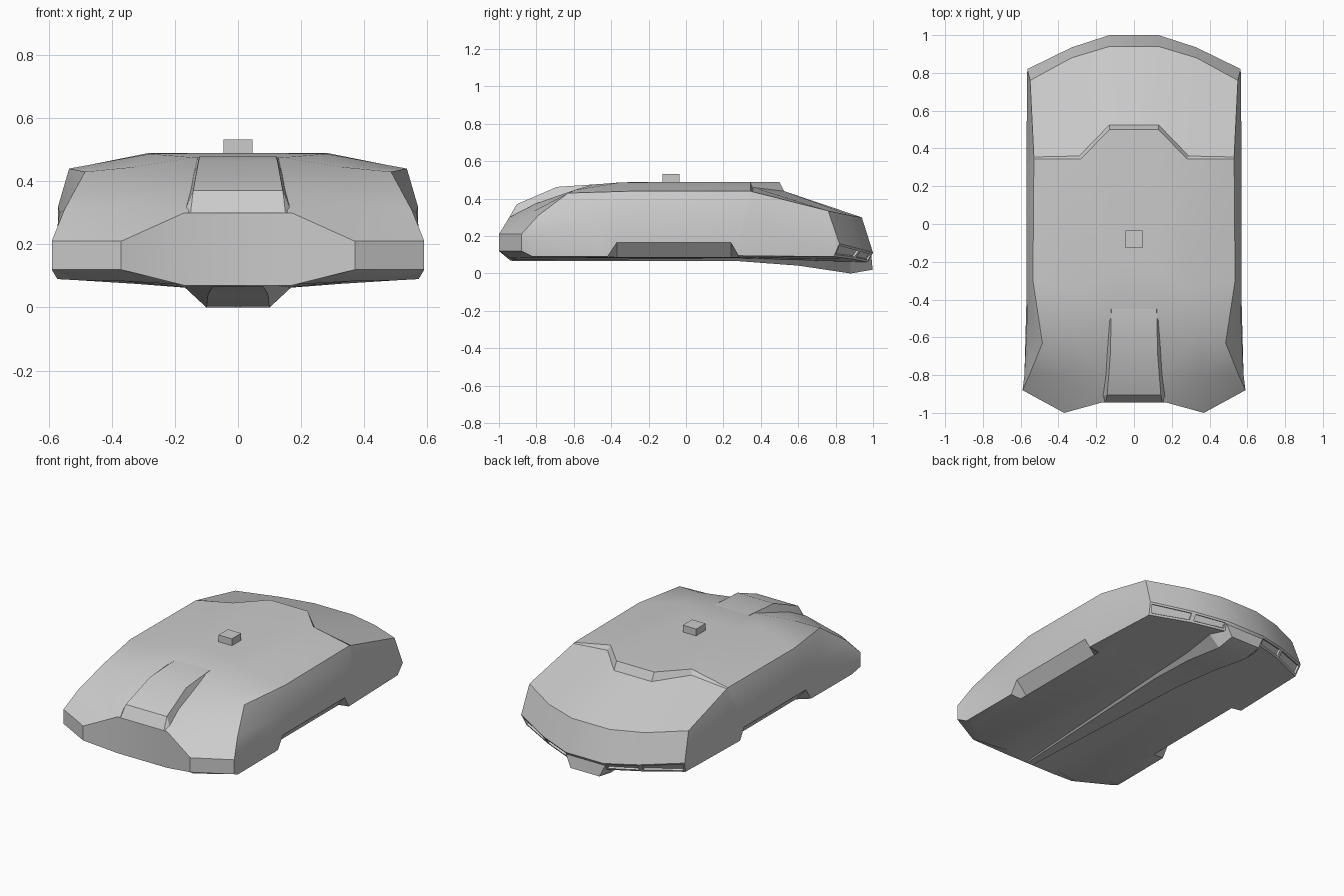
import bpy, bmesh, math
from mathutils import Vector

cube = bpy.data.objects.get("Cube")
if cube:
    bpy.data.objects.remove(cube, do_unlink=True)

grey = bpy.data.materials.new("body grey")
grey.use_nodes = True
grey.diffuse_color = (0.6, 0.6, 0.6, 1)
grey.node_tree.nodes["Principled BSDF"].inputs["Base Color"].default_value = grey.diffuse_color


def add_grid(bm, strakes):
    """Skin neighbouring lengthwise lines, listed from the centre outwards."""
    lines = [[bm.verts.new(p) for p in s] for s in strakes]
    faces = []
    for a, b in zip(lines, lines[1:]):
        faces.append([bm.faces.new((a[i], b[i], b[i + 1], a[i + 1]))
                      for i in range(len(a) - 1)])
    return faces


def finish(bm, name, angle=30, mirror=True):
    bmesh.ops.remove_doubles(bm, verts=bm.verts, dist=0.0005)
    mesh = bpy.data.meshes.new(name)
    bm.to_mesh(mesh)
    bm.free()
    obj = bpy.data.objects.new(name, mesh)
    bpy.context.collection.objects.link(obj)
    mesh.materials.append(grey)
    if mirror:
        obj.modifiers.new("Mirror", 'MIRROR').use_axis[0] = True
    bpy.ops.object.select_all(action='DESELECT')
    obj.select_set(True)
    bpy.context.view_layer.objects.active = obj
    bpy.ops.object.shade_smooth_by_angle(angle=math.radians(angle))


def centred(strake):
    return [(0, y, z) for x, y, z in strake]


# Lengthwise lines: bumper foot, nose, hood, roof, step, deck, tail, light band
inner = [(.17, -.94, .07), (.17, -.945, .3), (.16, -.8, .375), (.14, -.5, .475),
         (.13, -.25, .489), (.13, .5, .49), (.13, .525, .44), (.13, .94, .3),
         (.13, 1, .11), (.13, .97, .06)]
middle = [(.37, -1, .12), (.37, -1, .21), (.36, -.82, .33), (.33, -.6, .445),
          (.28, -.35, .487), (.28, .345, .49), (.29, .36, .46), (.33, .88, .31),
          (.33, .935, .13), (.325, .9, .075)]
crease = [(.59, -.88, .12), (.59, -.88, .21), (.55, -.79, .31), (.485, -.63, .43),
          (.535, -.3, .44), (.53, .345, .44), (.53, .355, .437), (.55, .76, .335),
          (.565, .82, .16), (.55, .79, .09)]

# Flank lines, with the base line rising over the side notch
flank = [(.59, -.88, .165), (.58, -.8, .2), (.566, -.5, .3), (.57, -.33, .32),
         (.57, .3, .32), (.57, .33, .31), crease[8]]
base = [crease[0], (.572, -.82, .09), (.57, -.42, .09), (.57, -.37, .165),
        (.57, .24, .165), (.57, .28, .095), crease[9]]
lip = [base[0]] + [(.5, y, .086) for x, y, z in base[1:-1]] + [base[-1]]

# Upper shell with recessed tail lights and bevelled side notches
bm = bmesh.new()
top = add_grid(bm, [centred(inner), inner, middle, crease])
add_grid(bm, [crease[1:8], flank, base, lip])
bm.normal_update()
lamps = [top[1][-1], top[2][-1]]
bmesh.ops.inset_individual(bm, faces=lamps, thickness=.018, depth=0)
bmesh.ops.inset_individual(bm, faces=lamps, thickness=.002, depth=-.012)
finish(bm, "body_shell")

# Belly pan
bm = bmesh.new()
edge = [lip[0], lip[1], lip[-2], lip[-1]]
belly_mid = [middle[0], (.35, -.94, .083), (.35, .28, .082), middle[9]]
belly_in = [inner[0], (.17, -.9, .072), (.17, .28, .08), inner[9]]
add_grid(bm, [edge, belly_mid, belly_in, centred(belly_in)])
finish(bm, "belly_pan")

# Keel widening and dropping towards the tail
bm = bmesh.new()
keel_top = [(.03, -.93, .075), (.1, .28, .085), (.13, .6, .08), (.17, .88, .065),
            (.14, .99, .105)]
keel_low = [(.02, -.93, .066), (.08, .28, .066), (.095, .6, .042), (.1, .88, 0),
            (.1, .998, .02)]
add_grid(bm, [keel_top, keel_low, centred(keel_low)])
rear = [keel_top[-1], keel_low[-1]]
add_grid(bm, [centred(rear), rear])
finish(bm, "keel", 20)

# Raised hood panel fading into the roof
bm = bmesh.new()
ridge = [(.15, -.944, .302), (.142, -.905, .37), (.125, -.69, .463), (.12, -.45, .479)]
foot = [(.17, -.944, .298), (.165, -.91, .315), (.142, -.67, .415), (.13, -.45, .474)]
add_grid(bm, [centred(ridge), ridge, foot])
finish(bm, "hood_panel", 25)

# Roof block
bm = bmesh.new()
bmesh.ops.create_cube(bm, size=1)
bmesh.ops.scale(bm, vec=(.092, .092, .06), verts=bm.verts)
bmesh.ops.translate(bm, vec=Vector((0, -.08, .502)), verts=bm.verts)
finish(bm, "roof_block", mirror=False)
